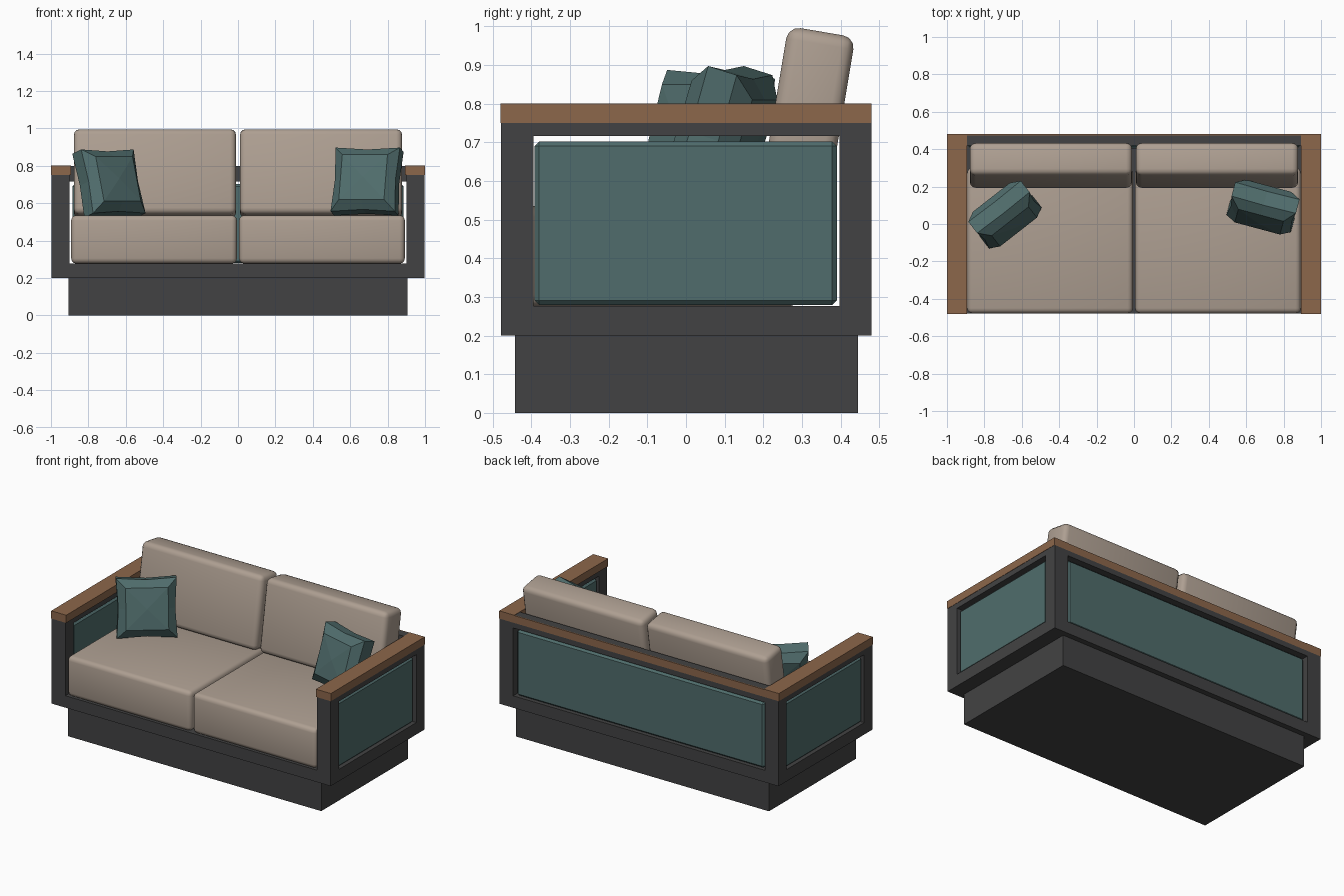
import bpy, bmesh, math
from mathutils import Matrix, Vector

if "Cube" in bpy.data.objects:
    bpy.data.objects.remove(bpy.data.objects["Cube"])


def mat(name, rgb):
    m = bpy.data.materials.new(name)
    m.diffuse_color = (*rgb, 1)
    m.use_nodes = True
    m.node_tree.nodes["Principled BSDF"].inputs["Base Color"].default_value = m.diffuse_color
    return m


TAN = mat("taupe fabric", (0.42, 0.345, 0.285))
TEAL = mat("teal fabric", (0.08, 0.152, 0.15))
WOOD = mat("warm wood", (0.265, 0.135, 0.07))
DARK = mat("charcoal", (0.055, 0.055, 0.056))


def finish(name, bm, material, smooth=False):
    bmesh.ops.recalc_face_normals(bm, faces=bm.faces)
    me = bpy.data.meshes.new(name)
    bm.to_mesh(me)
    bm.free()
    me.materials.append(material)
    ob = bpy.data.objects.new(name, me)
    bpy.context.collection.objects.link(ob)
    if smooth:
        bpy.context.view_layer.objects.active = ob
        ob.select_set(True)
        bpy.ops.object.shade_smooth_by_angle(angle=math.radians(35))
        ob.select_set(False)
    return ob


def box(name, x, y, z, material, bevel=0.0, segs=1, smooth=False):
    """Box from min/max pairs with optional rounded edges."""
    bm = bmesh.new()
    bmesh.ops.create_cube(bm, size=1)
    for v in bm.verts:
        v.co = Vector([(a + b) / 2 + c * (b - a) for (a, b), c in zip((x, y, z), v.co)])
    if bevel:
        bmesh.ops.bevel(bm, geom=bm.edges[:], offset=bevel, segments=segs,
                        profile=0.5, affect='EDGES')
    return finish(name, bm, material, smooth)


def span(s, a, b):
    return tuple(sorted((s * a, s * b)))


# plinth and seat deck
box("plinth", (-0.905, 0.905), (-0.442, 0.445), (0, 0.2), DARK)
box("seat_deck", (-0.9, 0.9), (-0.478, 0.48), (0.2, 0.277), DARK)

for s, side in ((-1, "left"), (1, "right")):
    ax = span(s, 0.9, 0.998)
    # arm frame: bottom rail, posts, top rail
    box(side + "_arm_bottom_rail", ax, (-0.478, 0.48), (0.2, 0.277), DARK)
    box(side + "_front_post", ax, (-0.478, -0.395), (0.277, 0.75), DARK)
    box(side + "_back_post", ax, (0.397, 0.48), (0.277, 0.75), DARK)
    box(side + "_arm_top_rail", ax, (-0.395, 0.397), (0.716, 0.75), DARK)
    # upholstered side panel and wooden armrest
    box(side + "_arm_panel", span(s, 0.908, 0.985), (-0.392, 0.39), (0.279, 0.702), TEAL, 0.012)
    box(side + "_armrest", span(s, 0.893, 1.0), (-0.48, 0.48), (0.75, 0.8), WOOD)

    # seat cushion
    box(side + "_seat_cushion", span(s, 0.006, 0.892), (-0.478, 0.30), (0.277, 0.535),
        TAN, 0.028, 3, True)
    # leaning back cushion
    bc = box(side + "_back_cushion", span(s, 0.01, 0.878), (-0.088, 0.088), (0, 0.462),
             TAN, 0.032, 3, True)
    bc.data.transform(Matrix.Translation((0, 0.275, 0.53))
                      @ Matrix.Rotation(math.radians(-9.5), 4, 'X'))

# back frame, panel and wooden trim
box("back_top_rail", (-0.9, 0.9), (0.42, 0.48), (0.716, 0.75), DARK)
box("back_ledge", (-0.893, 0.893), (0.42, 0.473), (0.75, 0.798), DARK)
box("back_wood_trim", (-0.893, 0.893), (0.473, 0.48), (0.75, 0.798), WOOD)
box("back_panel", (-0.885, 0.885), (0.405, 0.468), (0.279, 0.702), TEAL, 0.012)


def pillow(name, loc, yaw, lean, roll):
    """Faceted throw pillow made of stacked eight-point rings."""
    bm = bmesh.new()
    rings = []
    for t, r, mid in ((-0.085, 0.125, 1.0), (-0.04, 0.178, 0.94),
                      (0.04, 0.178, 0.94), (0.085, 0.125, 1.0)):
        pts = [(-1, -1), (0, -mid), (1, -1), (mid, 0), (1, 1), (0, mid), (-1, 1), (-mid, 0)]
        rings.append([bm.verts.new((px * r, t, pz * r)) for px, pz in pts])
    for a, b in zip(rings, rings[1:]):
        for i in range(8):
            j = (i + 1) % 8
            bm.faces.new((a[i], a[j], b[j], b[i]))
    for ring, t in ((rings[0], -0.095), (rings[-1], 0.095)):
        c = bm.verts.new((0, t, 0))
        for i in range(8):
            bm.faces.new((ring[i], ring[(i + 1) % 8], c))
    ob = finish(name, bm, TEAL)
    ob.matrix_world = (Matrix.Translation(loc)
                       @ Matrix.Rotation(math.radians(yaw), 4, 'Z')
                       @ Matrix.Rotation(math.radians(-lean), 4, 'X')
                       @ Matrix.Rotation(math.radians(roll), 4, 'Y'))


# throw pillows
pillow("left_pillow", (-0.69, 0.05, 0.705), 38, 17, 0)
pillow("right_pillow", (0.69, 0.09, 0.715), -15, 17, 0)
